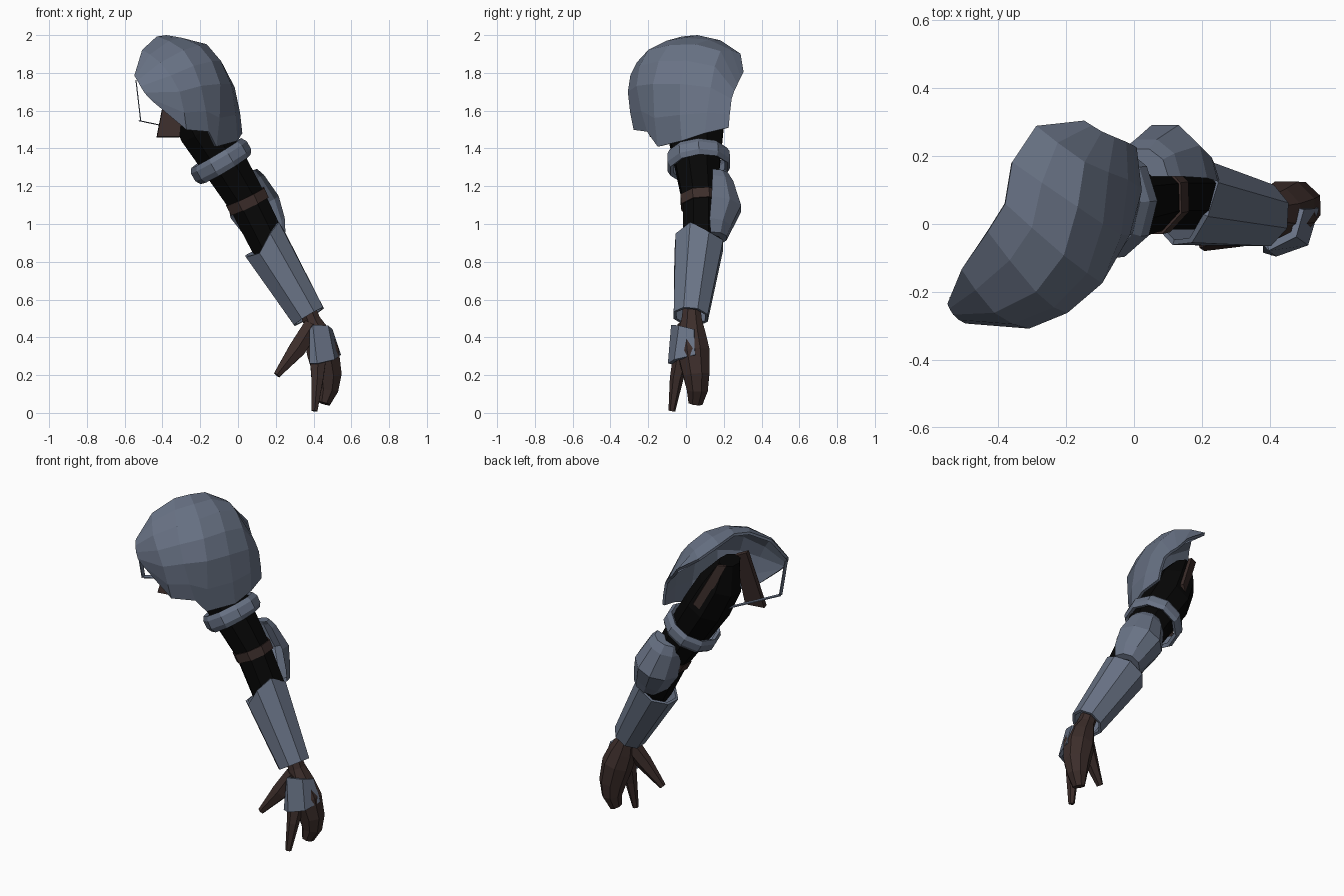
import bpy, math
from mathutils import Vector

if "Cube" in bpy.data.objects:
    bpy.data.objects.remove(bpy.data.objects["Cube"])

def material(name, rgb):
    m = bpy.data.materials.new(name)
    m.diffuse_color = (*rgb, 1)
    m.use_nodes = True
    m.node_tree.nodes["Principled BSDF"].inputs["Base Color"].default_value = m.diffuse_color
    return m

STEEL = material("blue grey steel", (0.14, 0.17, 0.235))
LEATHER = material("dark brown leather", (0.046, 0.027, 0.024))
CLOTH = material("black cloth", (0.002, 0.002, 0.002))
Y = Vector((0, 1, 0))

def make(name, verts, faces, mat, thickness=0, offset=0):
    me = bpy.data.meshes.new(name)
    me.from_pydata([tuple(v) for v in verts], [], faces)
    me.materials.append(mat)
    ob = bpy.data.objects.new(name, me)
    bpy.context.collection.objects.link(ob)
    if thickness:
        s = ob.modifiers.new("thickness", "SOLIDIFY")
        s.thickness, s.offset = thickness, offset
    return ob

def grid(name, rows, mat, closed=False, caps=False, thickness=0):
    """Skin a list of equally long point rows."""
    n = len(rows[0])
    verts = [p for r in rows for p in r]
    faces = []
    for i in range(len(rows) - 1):
        for j in range(n if closed else n - 1):
            k = (j + 1) % n
            faces.append((i*n + j, i*n + k, (i+1)*n + k, (i+1)*n + j))
    if caps:
        faces.append(tuple(reversed(range(n))))
        faces.append(tuple(range(len(verts) - n, len(verts))))
    return make(name, verts, faces, mat, thickness)

def sections(stations, angles):
    """Cross-sections (x, y, z, half width, half depth) square to their path."""
    pts = [Vector(s[:3]) for s in stations]
    rows = []
    for i, s in enumerate(stations):
        t = (pts[min(i+1, len(pts)-1)] - pts[max(i-1, 0)]).normalized()
        u = t.cross(Y).normalized()
        w = (Y - t * t.y).normalized()
        rows.append([pts[i] + u*s[3]*math.cos(a) + w*s[4]*math.sin(a) for a in angles])
    return rows

def circle(n, start=0.0):
    return [start + 2*math.pi*i/n for i in range(n)]

def limb(name, stations, mat, n=8):
    return grid(name, sections(stations, circle(n, math.pi/n)), mat, True, True)

# Shoulder guard: open shell from the raised rim down to the lower edge
shell = [
    [(-.545,-.23,1.78), (-.505,-.13,1.915), (-.43,-.02,1.985), (-.38,.06,1.992),
     (-.36,.18,1.965), (-.29,.285,1.895), (-.15,.30,1.80)],
    [(-.53,-.26,1.755), (-.41,-.255,1.85), (-.29,-.195,1.915), (-.21,-.09,1.94),
     (-.17,.05,1.945), (-.15,.18,1.91), (-.10,.268,1.735)],
    [(-.495,-.285,1.695), (-.31,-.30,1.70), (-.20,-.255,1.73), (-.10,-.17,1.74),
     (-.045,-.03,1.74), (-.025,.13,1.72), (-.03,.24,1.66)],
    [(-.45,-.28,1.65), (-.275,-.27,1.50), (-.16,-.20,1.49), (-.12,-.145,1.41),
     (-.01,-.02,1.44), (.015,.10,1.48), (.0,.225,1.51)],
]
shell = [[Vector(p) for p in r] for r in shell]
rows = []
for i in range(3):
    a, b, c, d = (shell[max(i-1, 0)], shell[i], shell[i+1], shell[min(i+2, 3)])
    rows.append(b)
    # curved in-between ring
    rows.append([(q + r)*0.5625 - (p + s)*0.0625 for p, q, r, s in zip(a, b, c, d)])
rows.append(shell[3])
grid("shoulder_guard", rows, STEEL, thickness=0.016)

# Thin flat strap hanging from the front tip of the shoulder guard
strap = [(-.54,-.23,1.76), (-.515,-.21,1.545), (-.30,.05,1.50)]
for i in range(2):
    limb("shoulder_strap", [(*p, .004, .02) for p in strap[i:i+2]], STEEL, 4)

# Upper arm sleeve, running into the bracer
limb("arm_sleeve", [(-.32,.02,1.80,.05,.09), (-.265,.03,1.65,.125,.14),
                    (-.19,.05,1.50,.135,.16), (-.06,.062,1.30,.125,.125),
                    (.05,.08,1.12,.11,.105), (.16,.08,.90,.105,.105),
                    (.22,.06,.78,.08,.08)], CLOTH)

# Leather flaps in the shoulder opening
make("front_flap", [(-.43,-.18,1.46), (-.31,-.16,1.46), (-.28,-.10,1.78), (-.36,-.10,1.82)],
     [(0, 1, 2, 3)], LEATHER, 0.03)
make("rear_flap", [(-.36,.11,1.81), (-.31,.13,1.81), (-.19,.20,1.56), (-.23,.175,1.52)],
     [(0, 1, 2, 3)], LEATHER, 0.02)

# Elbow band
grid("elbow_band", sections([(.038,.077,1.145,.117,.112), (.062,.081,1.095,.115,.110)],
                            circle(8, math.pi/8)), LEATHER, True, thickness=0.008)

# Upper arm ring
grid("arm_ring", sections([(-.112,.065,1.37,.145,.15), (-.10,.066,1.35,.16,.163),
                           (-.08,.068,1.315,.16,.163), (-.068,.07,1.295,.145,.15)],
                          circle(10)), STEEL, True, thickness=0.022)

# Elbow guard: bulging half shell on the back of the arm
half = [math.pi*i/5 for i in range(6)]
grid("elbow_guard", sections([(.02,.14,1.265,.085,.085), (.035,.14,1.22,.11,.115),
                              (.088,.135,1.09,.14,.165), (.145,.125,.98,.115,.12),
                              (.175,.13,.92,.085,.09)], half), STEEL, caps=True)

# Forearm bracer: flared octagon, its front outer panel reaching higher
angles = circle(8, math.pi/8)
top, wrist = Vector((.14,.07,.90)), Vector((.375,.025,.51))
bracer = sections([(*top, .125, .13), (*wrist, .09, .09)], angles)
up = (top - wrist).normalized()
for j, rise in {4: -.02, 5: -.045, 6: .015, 7: .05}.items():
    bracer[0][j] += up * rise
grid("forearm_bracer", bracer, STEEL, True, thickness=0.016)

# Gloved hand, thumb and forefinger
limb("hand", [(.365,.03,.55,.05,.05), (.39,.03,.49,.05,.058), (.42,.03,.41,.08,.08),
              (.45,.04,.32,.092,.092), (.475,.055,.20,.08,.075),
              (.475,.06,.12,.06,.06), (.455,.05,.05,.035,.04)], LEATHER)
limb("thumb", [(.39,.01,.46,.05,.055), (.315,-.025,.34,.052,.042),
               (.205,-.06,.20,.02,.02)], LEATHER, 6)
limb("forefinger", [(.425,-.015,.33,.055,.05), (.42,-.05,.18,.036,.036),
                    (.405,-.075,.01,.018,.018)], LEATHER, 6)

# Back-of-hand plate, set close against the hand
grid("hand_plate", [[(.385,-.05,.44), (.395,-.068,.465), (.47,-.03,.46), (.49,.045,.44)],
                    [(.385,-.075,.26), (.42,-.085,.26), (.505,-.055,.28), (.535,.05,.305)]],
     STEEL, thickness=0.022)
